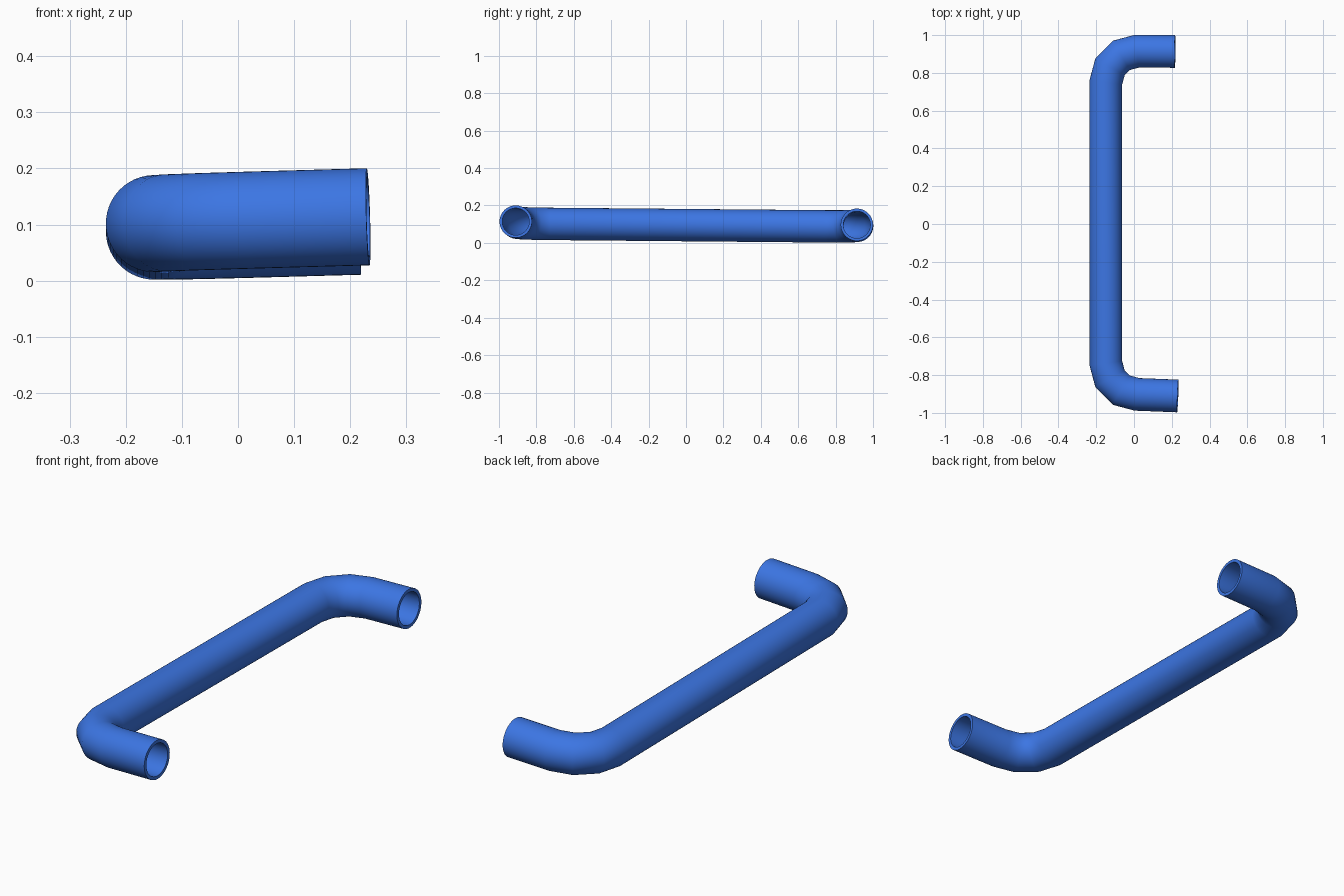
import bpy
import bmesh
from math import cos, sin, pi, radians
from mathutils import Vector

cube = bpy.data.objects.get("Cube")
if cube:
    bpy.data.objects.remove(cube, do_unlink=True)

OUTER, INNER, SIDES = 0.0865, 0.072, 48
BEND, STEPS = 0.165, 3

blue = bpy.data.materials.new("blue")
blue.use_nodes = True
blue.diffuse_color = (0.045, 0.18, 0.77, 1)
blue.node_tree.nodes["Principled BSDF"].inputs["Base Color"].default_value = blue.diffuse_color


def on_plane(x, y):
    """Centreline point on the slightly tilted plane of the pipe."""
    return Vector((x, y, 0.095 + 0.028 * (x + 0.15) - 0.009 * y))


def elbow(cy, side):
    """Bend points from the short arm round to the long bar."""
    angles = [radians(90 * i / STEPS) for i in range(STEPS + 1)]
    return [on_plane(0.016 - BEND * sin(a), cy + side * BEND * cos(a)) for a in angles]


def mitred_ring(bm, path, i, radius):
    """Ring of vertices lying in the mitre plane at a path point."""
    before = (path[i] - path[i - 1]).normalized() if i else None
    after = (path[i + 1] - path[i]).normalized() if i < len(path) - 1 else None
    before, after = before or after, after or before
    normal = (before + after).normalized()
    up = Vector((-0.028, 0.009, 1)).normalized()
    across = normal.cross(up).normalized()
    stretch = 1 / normal.dot(after)
    ring = []
    for s in range(SIDES):
        a = 2 * pi * s / SIDES
        ring.append(bm.verts.new(path[i] + across * (radius * stretch * cos(a)) + up * (radius * sin(a))))
    return ring


def bridge(bm, first, second):
    for s in range(SIDES):
        t = (s + 1) % SIDES
        bm.faces.new((first[s], first[t], second[t], second[s]))


# Centreline: back arm, back elbow, long bar, front elbow, front arm
path = [on_plane(0.217, 0.9135)] + elbow(0.75, 1)
path += elbow(-0.737, -1)[::-1] + [on_plane(0.232, -0.9105)]

# Hollow pipe: outer wall, inner wall and annular ends
bm = bmesh.new()
outer = [mitred_ring(bm, path, i, OUTER) for i in range(len(path))]
inner = [mitred_ring(bm, path, i, INNER) for i in range(len(path))]
for wall in (outer, inner):
    for first, second in zip(wall, wall[1:]):
        bridge(bm, first, second)
for end in (0, -1):
    bridge(bm, outer[end], inner[end])
bmesh.ops.recalc_face_normals(bm, faces=bm.faces)

mesh = bpy.data.meshes.new("bent_pipe")
bm.to_mesh(mesh)
bm.free()
mesh.materials.append(blue)
pipe = bpy.data.objects.new("bent_pipe", mesh)
bpy.context.collection.objects.link(pipe)
bpy.ops.object.select_all(action='DESELECT')
pipe.select_set(True)
bpy.context.view_layer.objects.active = pipe
bpy.ops.object.shade_smooth_by_angle(angle=radians(40))
